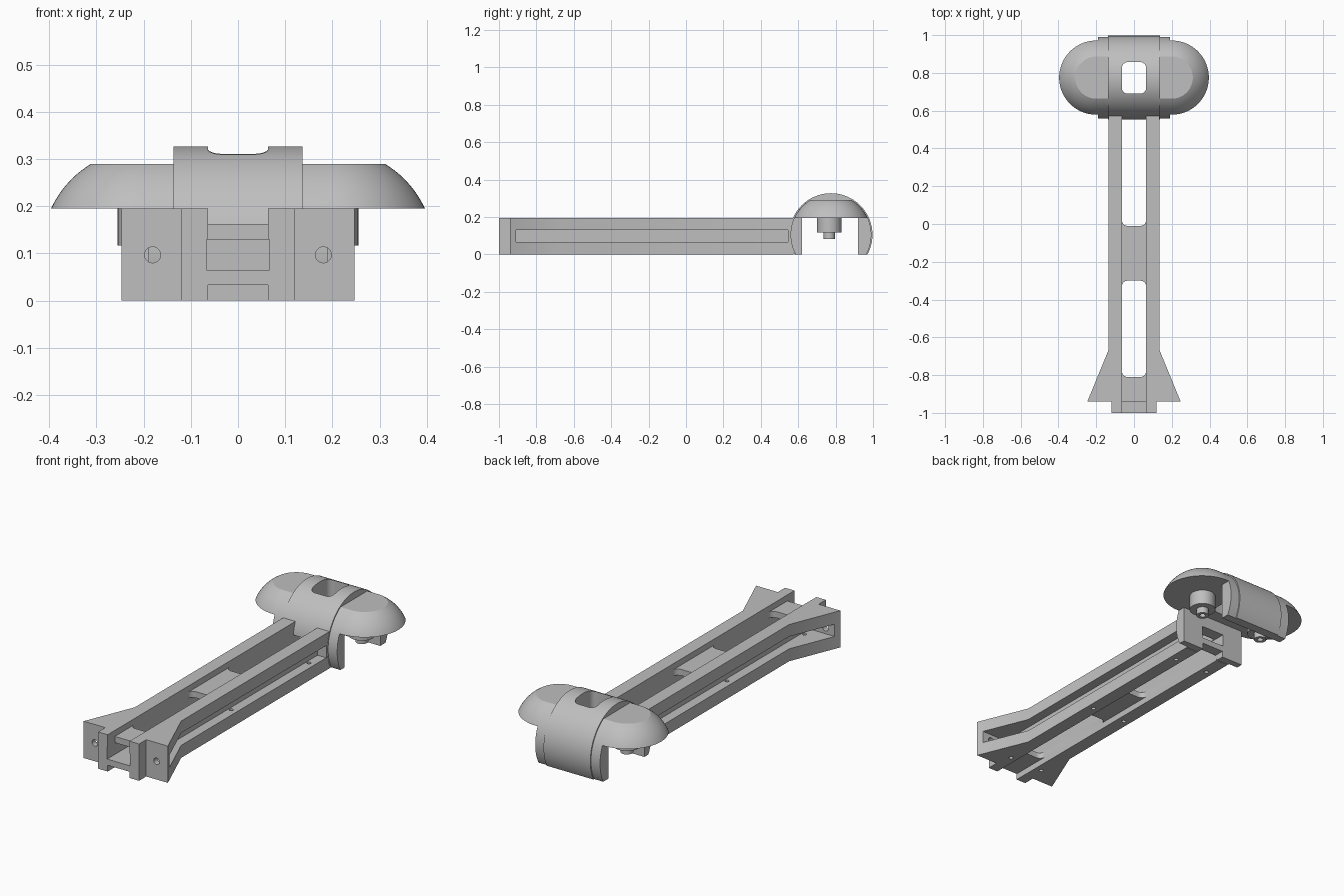
import bpy, bmesh, math

if "Cube" in bpy.data.objects:
    bpy.data.objects.remove(bpy.data.objects["Cube"], do_unlink=True)

grey = bpy.data.materials.new("plain grey")
grey.use_nodes = True
colour = (0.52, 0.52, 0.52, 1)
grey.diffuse_color = colour
grey.node_tree.nodes["Principled BSDF"].inputs["Base Color"].default_value = colour

# Shared dimensions
HEAD_Y, HEAD_Z = 0.775, 0.105
TOP = 0.195


def loft(name, rings):
    """Solid skinned through rings of equal point count."""
    bm = bmesh.new()
    loops = [[bm.verts.new(p) for p in ring] for ring in rings]
    n = len(loops[0])
    for a, b in zip(loops, loops[1:]):
        for i in range(n):
            j = (i + 1) % n
            bm.faces.new((a[i], a[j], b[j], b[i]))
    bm.faces.new(loops[0][::-1])
    bm.faces.new(loops[-1])
    bmesh.ops.recalc_face_normals(bm, faces=bm.faces)
    mesh = bpy.data.meshes.new(name)
    bm.to_mesh(mesh)
    bm.free()
    mesh.materials.append(grey)
    ob = bpy.data.objects.new(name, mesh)
    bpy.context.collection.objects.link(ob)
    return ob


def prism(name, pts, axis, lo, hi):
    place = {"x": lambda a, b, h: (h, a, b),
             "y": lambda a, b, h: (a, h, b),
             "z": lambda a, b, h: (a, b, h)}[axis]
    return loft(name, [[place(a, b, h) for a, b in pts] for h in (lo, hi)])


def box(name, x0, x1, y0, y1, z0, z1):
    return prism(name, [(x0, y0), (x1, y0), (x1, y1), (x0, y1)], "z", z0, z1)


def arc(cx, cy, r, a0, a1, n):
    return [(cx + r * math.cos(math.radians(a0 + (a1 - a0) * i / n)),
             cy + r * math.sin(math.radians(a0 + (a1 - a0) * i / n))) for i in range(n + 1)]


def circle(cx, cy, r, n=32):
    return arc(cx, cy, r, 0, 360, n)[:-1]


def slot(y0, y1, half=0.064, r=0.03):
    """Vertical cutter with rounded corners."""
    corners = ((half, y1, 0), (-half, y1, 90), (-half, y0, 180), (half, y0, 270))
    pts = []
    for x, y, a in corners:
        sx, sy = math.copysign(r, x), r if y == y1 else -r
        pts += arc(x - sx, y - sy, r, a, a + 90, 6)
    return prism("slot_cutter", pts, "z", -0.1, 0.5)


def cut(ob, cutters):
    bpy.ops.object.select_all(action="DESELECT")
    bpy.context.view_layer.objects.active = ob
    for c in cutters:
        mod = ob.modifiers.new("cut", "BOOLEAN")
        mod.operation, mod.solver, mod.object = "DIFFERENCE", "EXACT", c
        bpy.ops.object.modifier_apply(modifier=mod.name)
        bpy.data.objects.remove(c, do_unlink=True)


def smooth(ob):
    bpy.ops.object.select_all(action="DESELECT")
    ob.select_set(True)
    bpy.context.view_layer.objects.active = ob
    bpy.ops.object.shade_smooth_by_angle(angle=math.radians(25))


# Long arm with flared flange and two stub posts
half = [(0.12, -1), (0.12, -0.94), (0.247, -0.94), (0.136, -0.67), (0.136, 0.575)]
arm = prism("arm", half + [(-x, y) for x, y in reversed(half)], "z", 0, TOP)
cutters = [
    box("top_channel", -0.064, 0.064, -1.1, 0.7, 0.163, 0.3),
    box("bottom_channel", -0.064, 0.064, -1.1, 0.7, -0.1, 0.033),
    box("tunnel", -0.067, 0.067, -1.1, 0.7, 0.065, 0.13),
    box("top_plate_end", -0.064, 0.064, -1.1, -0.94, 0.1, 0.3),
    slot(-0.81, -0.30), slot(-0.01, 0.65)]
for s in (-1, 1):
    x0, x1 = sorted((s * 0.085, s * 0.4))
    cutters.append(box("side_groove", x0, x1, -0.91, 0.545, 0.066, 0.131))
    cutters.append(prism("flange_hole", circle(s * 0.181, 0.097, 0.017, 20), "y", -0.96, -0.9))
    for y in (-0.85, -0.2, 0.45):
        cutters.append(prism("bolt_hole", circle(s * 0.1, y, 0.011, 16), "z", -0.1, 0.1))
cut(arm, cutters)
smooth(arm)

# Central arched band with its two legs
r = 0.222
drop = math.degrees(math.asin(HEAD_Z / r))
arch = arc(HEAD_Y, HEAD_Z, r, -drop, 180 + drop, 64)
arch += [(0.62, 0), (0.62, TOP), (0.92, TOP), (0.92, 0)]
band = prism("head_band", arch, "x", -0.137, 0.137)
cut(band, [slot(0.69, 0.857),
           box("leg_tunnel", -0.067, 0.067, 0.5, 0.7, 0.065, 0.13),
           box("leg_notch", -0.064, 0.064, 0.5, 0.7, -0.1, 0.033)])
smooth(band)

# Outer leg plates either side of the band
r = 0.216
drop = math.degrees(math.asin(HEAD_Z / r))
rise = math.degrees(math.asin((TOP - HEAD_Z) / r))
front = arc(HEAD_Y, HEAD_Z, r, 180 - rise, 180 + drop, 20) + [(0.62, 0), (0.62, TOP)]
rear = arc(HEAD_Y, HEAD_Z, r, -drop, rise, 20) + [(0.92, TOP), (0.92, 0)]
for side, s in (("left", 1), ("right", -1)):
    for end, pts in (("front", front), ("rear", rear)):
        smooth(prism(f"{end}_leg_{side}", pts, "x", s * 0.13, s * 0.19))

# Wide domed cap with flat top and rounded ends
rings = []
for i in range(13):
    z = TOP + (0.29 - TOP) * i / 12
    w = math.sqrt(r * r - (z - HEAD_Z) ** 2)
    outline = arc(0.2, HEAD_Y, w, -90, 90, 32) + arc(-0.2, HEAD_Y, w, 90, 270, 32)
    rings.append([(x, y, z) for x, y in outline])
cap = loft("head_cap", rings)
cut(cap, [slot(0.69, 0.857)])
smooth(cap)

# Stepped bosses under the cap, each with a blind hole
for side, s in (("left", 1), ("right", -1)):
    x, y = s * 0.19, 0.766
    tip = prism(f"boss_tip_{side}", circle(x, y, 0.031), "z", 0.083, 0.14)
    cut(tip, [prism("boss_hole", circle(x, y, 0.015, 20), "z", 0, 0.13)])
    smooth(tip)
    smooth(prism(f"boss_{side}", circle(x, y, 0.065, 40), "z", 0.117, 0.2))
